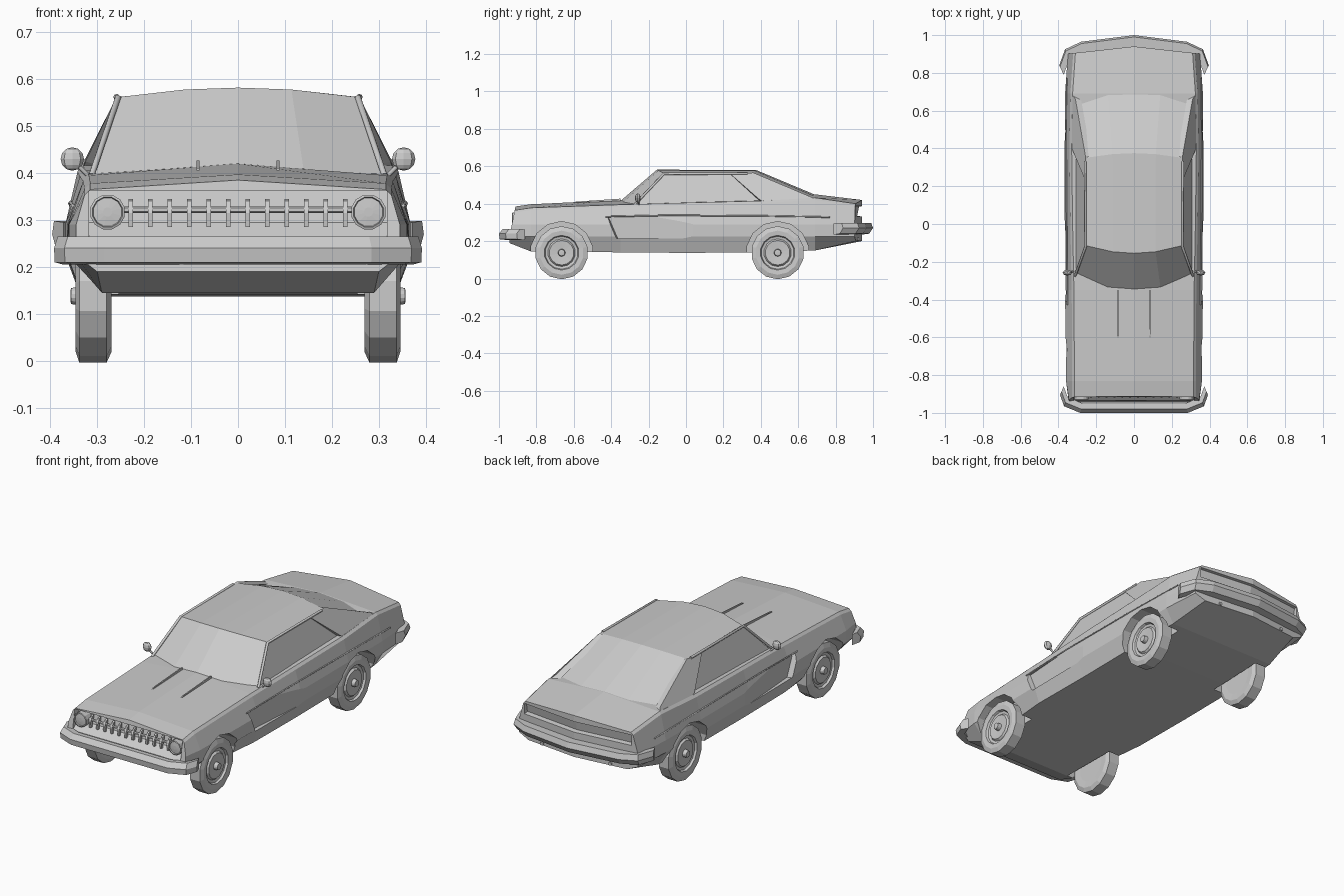
import bpy, bmesh, math
from mathutils import Vector

if "Cube" in bpy.data.objects:
    bpy.data.objects.remove(bpy.data.objects["Cube"])


def mesh(name, verts, faces, cutter=False):
    bm = bmesh.new()
    vs = [bm.verts.new(v) for v in verts]
    for f in faces:
        bm.faces.new([vs[i] for i in f])
    bmesh.ops.recalc_face_normals(bm, faces=bm.faces)
    me = bpy.data.meshes.new(name)
    bm.to_mesh(me)
    bm.free()
    ob = bpy.data.objects.new(name, me)
    bpy.context.collection.objects.link(ob)
    if cutter:
        ob.hide_render = True
        ob.display_type = 'WIRE'
    return ob


def loft(name, rings, cutter=False):
    """Closed rings of equal length, skinned and capped."""
    n, k = len(rings[0]), len(rings)
    verts = [p for r in rings for p in r]
    faces = [(a*n+i, a*n+(i+1) % n, (a+1)*n+(i+1) % n, (a+1)*n+i)
             for a in range(k-1) for i in range(n)]
    faces += [tuple(range(n)), tuple((k-1)*n+i for i in range(n))]
    return mesh(name, verts, faces, cutter)


def prism(name, pts, axis, a, b, cutter=False):
    """Outline extruded along x (y,z), y (x,z) or z (x,y)."""
    put = {'x': lambda p, t: (t, p[0], p[1]), 'y': lambda p, t: (p[0], t, p[1]),
           'z': lambda p, t: (p[0], p[1], t)}[axis]
    return loft(name, [[put(p, t) for p in pts] for t in (a, b)], cutter)


def circle(cx, cy, r, n):
    return [(cx+r*math.cos(2*math.pi*(i+.5)/n), cy+r*math.sin(2*math.pi*(i+.5)/n)) for i in range(n)]


def tube(name, pts, r, n=6):
    cu = bpy.data.curves.new(name, 'CURVE')
    cu.dimensions = '3D'
    cu.bevel_depth = r
    cu.bevel_resolution = max(0, n//2-2)
    cu.use_fill_caps = True
    sp = cu.splines.new('POLY')
    sp.points.add(len(pts)-1)
    for q, p in zip(sp.points, pts):
        q.co = (*p, 1)
    ob = bpy.data.objects.new(name, cu)
    bpy.context.collection.objects.link(ob)


# body shell: y, floor half width, floor z, widest x, shoulder x, shoulder z, centre z
sections = [(-.945, .30, .19, .345, .315, .365, .385), (-.83, .29, .145, .36, .315, .378, .397),
            (-.35, .335, .14, .365, .318, .395, .42), (0, .335, .137, .368, .325, .405, .42),
            (.40, .335, .14, .368, .33, .415, .44), (.69, .32, .15, .365, .325, .432, .45),
            (.94, .29, .20, .35, .31, .40, .42)]
verts, faces = [], []
for k, (y, xb, zb, xm, xs, zs, zc) in enumerate(sections):
    half = [(xb, zb), (xm, .225), (xm, .29), (xs+.012, zs-.012), (xs, zs)]
    ring = [(0, zb)] + half + [(0, zc)] + [(-x, z) for x, z in reversed(half)]
    for x, z in ring:
        d = max(0, z-.22)*.2 if k == 0 else -abs(x)*.11 if k == 6 else 0
        verts.append((x, y+d, z))
for k in range(6):
    faces += [(k*12+i, k*12+(i+1) % 12, k*12+12+(i+1) % 12, k*12+12+i) for i in range(12)]
for o in (0, 72):
    faces += [tuple(o+i for i in range(7)), tuple(o+i % 12 for i in range(6, 13))]
body = mesh('body', verts, faces)

# recesses: wheel wells, side scoops, grille mouth, tail panel
cutters = []
for s in (-1, 1):
    for y in (-.665, .49):
        cutters.append(prism('wheel_well_cutter', circle(y, .137, .168, 14), 'x', s*.255, s*.45, True))
    c = prism('side_scoop_cutter', [(s*.338, -.415), (s*.369, .05), (s*.42, .05), (s*.42, -.44)],
              'z', .215, .33, True)
    for v in c.data.vertices:
        if v.co.z < .3 and v.co.y < 0:
            v.co.y += .05
    cutters.append(c)
cutters.append(prism('grille_cutter', [(-1.0, .235), (-.945, .245), (-.89, .295), (-.875, .362), (-1.0, .362)],
                     'x', -.317, .317, True))
cutters.append(loft('tail_cutter', [[(x, y-abs(x)*.11, z) for y, z in
               [(.985, .325), (.915, .335), (.925, .385), (.985, .392)]] for x in (-.315, 0, .315)], True))
for c in cutters:
    m = body.modifiers.new(c.name, 'BOOLEAN')
    m.operation = 'DIFFERENCE'
    m.solver = 'EXACT'
    m.object = c

# cabin: half width, edge y, centre y, edge z, centre z
rows = [(.31, -.27, -.35, .387, .415), (.253, -.115, -.155, .562, .582),
        (.256, .35, .375, .562, .58), (.308, .65, .69, .42, .448)]
cols = (-1, -.45, 0, .45, 1)
verts = [(t*w, ye+(yc-ye)*(1-t*t), ze+(zc-ze)*(1-t*t)) for w, ye, yc, ze, zc in rows for t in cols]
faces = [(r*5+i, r*5+i+1, r*5+i+6, r*5+i+5) for r in range(3) for i in range(4)]
faces += [(0, 5, 10, 15), (4, 9, 14, 19), (0, 1, 2, 3, 4, 19, 18, 17, 16, 15)]
mesh('cabin', verts, faces)

sail = [(.262, .24, .557), (.257, .36, .566), (.31, .66, .44), (.328, .69, .425), (.332, .42, .405), (.325, .39, .425)]
for s in (-1, 1):
    # rear roof pillar, window frame and side trim line
    loft('rear_pillar', [[(s*x, y, z) for x, y, z in sail], [(s*(x-.03), y, z-.01) for x, y, z in sail]])
    tube('window_frame', [(s*.312, -.275, .395), (s*.256, -.118, .56), (s*.259, .33, .562)], .007)
    tube('side_trim', [(s*.352, -.43, .331), (s*.357, -.1, .338), (s*.358, .4, .335), (s*.355, .77, .328)], .004, 4)
    # hood creases
    prism('hood_crease', [(-.60, .405), (-.35, .415), (-.35, .427), (-.59, .411)], 'x', s*.082, s*.088)
    # door mirror
    tube('mirror_stalk', [(s*.318, -.25, .393), (s*.35, -.26, .425)], .005)
    bpy.ops.mesh.primitive_uv_sphere_add(segments=8, ring_count=6, radius=.025, location=(s*.353, -.258, .43))
    bpy.context.object.name = 'door_mirror'
    bpy.context.object.scale.y = .6
    # headlight with bezel
    loft('headlight', [[(x, y, z) for x, z in circle(s*.278, .317, r, 12)] for y, r in
                       [(-.87, .038), (-.928, .038), (-.93, .033), (-.924, .031), (-.926, .01)]])
    # exhaust tip
    tube('exhaust_tip', [(s*.2, .80, .205), (s*.2, .925, .21)], .009, 8)

# grille bar and teeth
prism('grille_bar', circle(-.905, .322, .007, 6), 'x', -.245, .245)
for i in range(12):
    x = (i-5.5)*.0415
    prism('grille_tooth', [(-.89, .345), (-.905, .34), (-.918, .315), (-.915, .285), (-.903, .285),
                           (-.90, .315), (-.89, .33)], 'x', x-.005, x+.005)


# bumpers: plan path swept with a folded profile
def bumper(name, path, profile):
    pts = path + [(-x, y) for x, y in reversed(path) if x > 0]
    loft(name, [[(x*(1-d), y*(1-d), z) for d, z in profile] for x, y in pts])


bumper('front_bumper', [(.392, -.905), (.37, -.965), (.285, -1.0)],
       [(.05, .262), (.02, .265), (0, .24), (.004, .21), (.05, .205)])
bumper('rear_bumper', [(.396, .84), (.365, .925), (.28, .965), (0, 1.0)],
       [(.06, .295), (.01, .298), (0, .27), (.02, .24), (.06, .235)])

# wheels: turned profile (x, radius)
turned = [(.272, .085), (.27, .12), (.28, .142), (.338, .142), (.346, .118), (.344, .093), (.333, .088),
          (.330, .074), (.340, .066), (.336, .02), (.356, .017), (.357, .008)]
for s in (-1, 1):
    for label, y in (('front_wheel', -.665), ('rear_wheel', .49)):
        loft(label, [[(s*x, a, b) for a, b in circle(y, .138, r, 14)] for x, r in turned])
